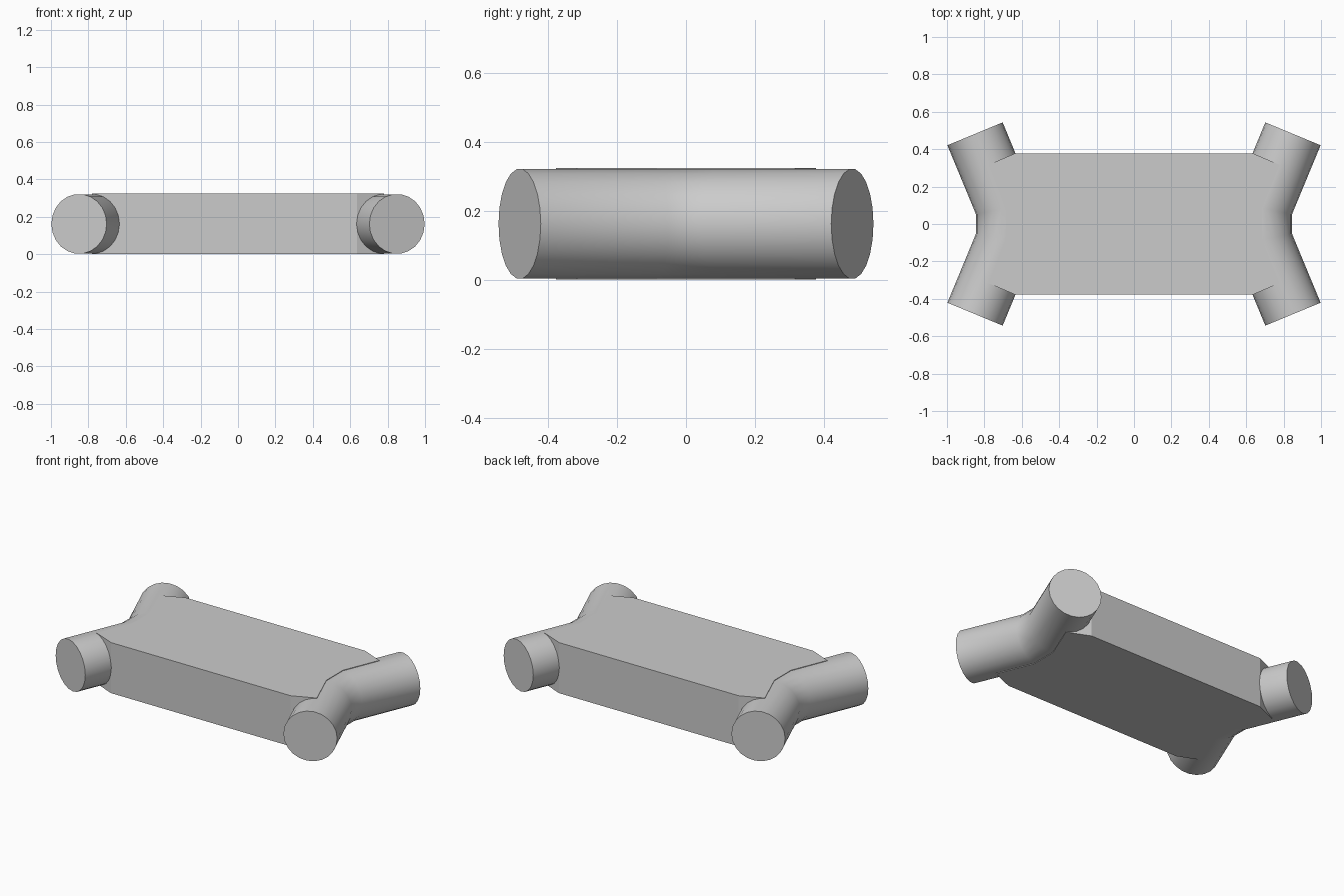
import bpy, bmesh, math
from mathutils import Vector

if "Cube" in bpy.data.objects:
    bpy.data.objects.remove(bpy.data.objects["Cube"], do_unlink=True)

RADIUS, MID_Z, SIDES = 0.16, 0.162, 22
SLAB_HALF = 0.162
BEND = math.radians(22.5)

grey = bpy.data.materials.new("plain grey")
grey.use_nodes = True
grey.diffuse_color = (0.6, 0.6, 0.6, 1)
grey.node_tree.nodes["Principled BSDF"].inputs["Base Color"].default_value = (0.6, 0.6, 0.6, 1)


def add_object(name, bm):
    bmesh.ops.recalc_face_normals(bm, faces=bm.faces)
    mesh = bpy.data.meshes.new(name)
    bm.to_mesh(mesh)
    bm.free()
    mesh.materials.append(grey)
    obj = bpy.data.objects.new(name, mesh)
    bpy.context.collection.objects.link(obj)
    return obj


def bent_tube(name, side):
    """Round bar with two mitred bends, swept along the side of the slab."""
    # centre point, direction of the cut across the bar, stretch of the cut
    stations = [(0.85, -0.482, BEND, 1), (0.685, -0.084, BEND / 2, 1 / math.cos(BEND / 2)),
                (0.685, 0.084, -BEND / 2, 1 / math.cos(BEND / 2)), (0.85, 0.482, -BEND, 1)]
    bm = bmesh.new()
    rings = []
    for x, y, turn, stretch in stations:
        across = Vector((math.cos(turn), math.sin(turn), 0)) * RADIUS * stretch
        ring = []
        for i in range(SIDES):
            a = math.tau * i / SIDES
            p = Vector((x, y, MID_Z)) + across * math.cos(a)
            ring.append(bm.verts.new((p.x * side, p.y, p.z + RADIUS * math.sin(a))))
        rings.append(ring)
    for low, high in zip(rings, rings[1:]):
        for i in range(SIDES):
            j = (i + 1) % SIDES
            bm.faces.new((low[i], low[j], high[j], high[i]))
    bm.faces.new(rings[0])
    bm.faces.new(rings[-1])
    obj = add_object(name, bm)
    bpy.ops.object.select_all(action="DESELECT")
    obj.select_set(True)
    bpy.context.view_layer.objects.active = obj
    bpy.ops.object.shade_smooth_by_angle(angle=math.radians(40))


# Flat slab whose ends follow the centre lines of the bent bars
quarter = [(0.685, 0.084), (0.78, 0.316), (0.637, 0.377)]
half = [(x, -y) for x, y in reversed(quarter)] + quarter
outline = half + [(-x, -y) for x, y in half]
bm = bmesh.new()
base = bm.faces.new([bm.verts.new((x, y, MID_Z - SLAB_HALF)) for x, y in outline])
raised = bmesh.ops.extrude_face_region(bm, geom=[base])["geom"]
bmesh.ops.translate(bm, vec=(0, 0, 2 * SLAB_HALF),
                    verts=[v for v in raised if isinstance(v, bmesh.types.BMVert)])
add_object("centre_slab", bm)

# Bent bars at both ends
bent_tube("left_bent_bar", 1)
bent_tube("right_bent_bar", -1)
